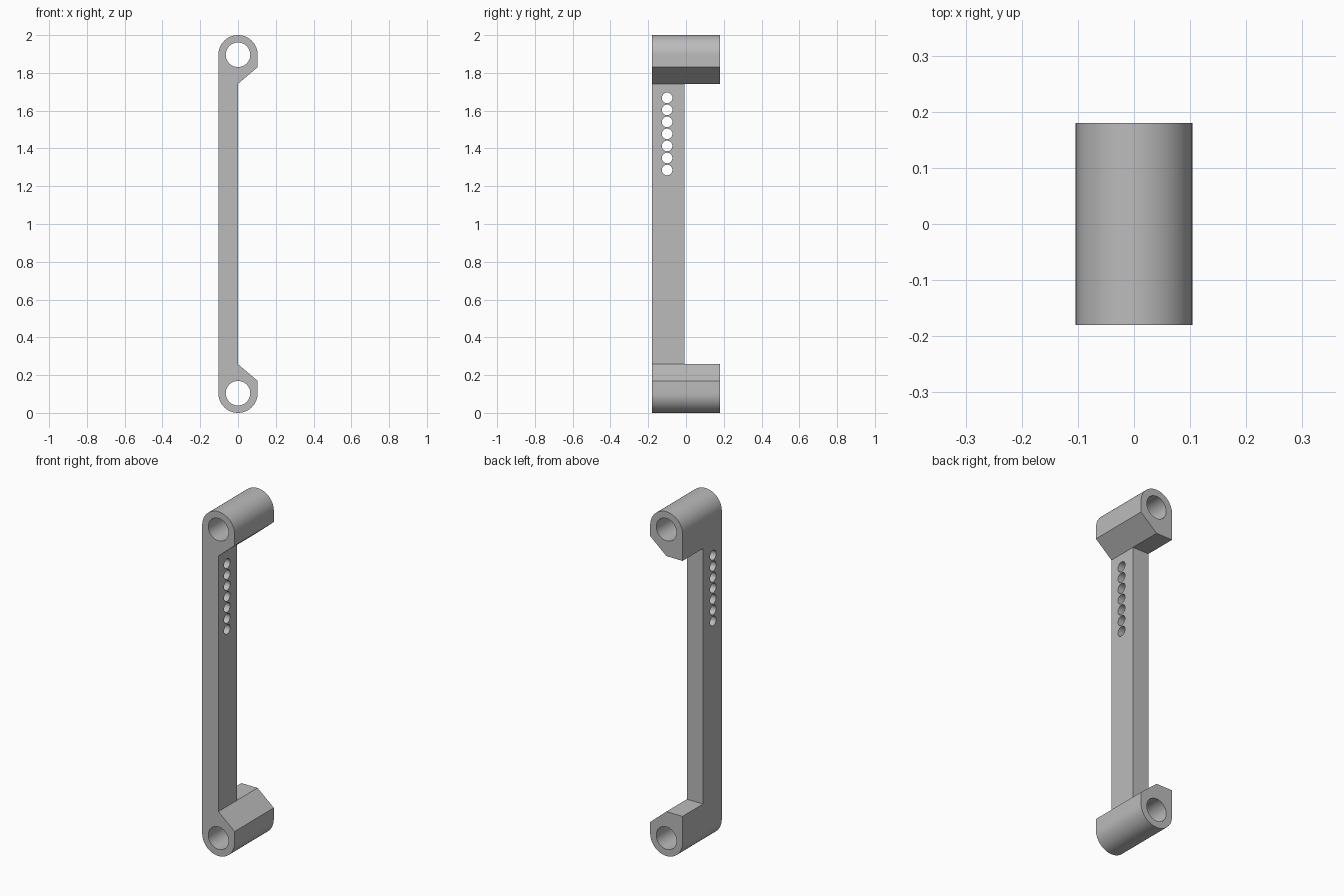
import bpy
import bmesh
from math import pi, cos, sin, radians
from mathutils import Matrix, Vector

if "Cube" in bpy.data.objects:
    bpy.data.objects.remove(bpy.data.objects["Cube"], do_unlink=True)

R = 0.104          # outer radius of the end barrels
HALF_DEPTH = 0.18
BAR_BACK = -0.008  # rear face of the bar
MID = 1.0          # mirror height

grey = bpy.data.materials.new("plain grey")
grey.use_nodes = True
colour = (0.5, 0.5, 0.5, 1)
grey.diffuse_color = colour
grey.node_tree.nodes["Principled BSDF"].inputs["Base Color"].default_value = colour


def make_object(name, bm):
    bmesh.ops.recalc_face_normals(bm, faces=bm.faces)
    mesh = bpy.data.meshes.new(name)
    bm.to_mesh(mesh)
    bm.free()
    mesh.materials.append(grey)
    obj = bpy.data.objects.new(name, mesh)
    bpy.context.collection.objects.link(obj)
    return obj


def prism(name, outline, y0, y1):
    """Extrude an x-z outline along y."""
    bm = bmesh.new()
    face = bm.faces.new([bm.verts.new((x, y0, z)) for x, z in outline])
    extruded = bmesh.ops.extrude_face_region(bm, geom=[face])["geom"]
    verts = [v for v in extruded if isinstance(v, bmesh.types.BMVert)]
    bmesh.ops.translate(bm, verts=verts, vec=(0, y1 - y0, 0))
    return make_object(name, bm)


def rods(name, centres, axis, radius, length, sides):
    """Row of parallel cylinders used for drilling."""
    bm = bmesh.new()
    turn = Vector((0, 0, 1)).rotation_difference(Vector(axis)).to_matrix().to_4x4()
    for centre in centres:
        bmesh.ops.create_cone(bm, cap_ends=True, segments=sides, radius1=radius,
                              radius2=radius, depth=length,
                              matrix=Matrix.Translation(centre) @ turn)
    obj = make_object(name, bm)
    obj.hide_render = True
    return obj


def combine(target, tool, operation):
    mod = target.modifiers.new(operation.title(), "BOOLEAN")
    mod.operation = operation
    mod.solver = "EXACT"
    mod.object = tool
    bpy.context.view_layer.objects.active = target
    bpy.ops.object.modifier_apply(modifier=mod.name)
    bpy.data.objects.remove(tool, do_unlink=True)


# Upright bar, overlapping into both ends
link_arm = prism("link_arm", [(-R, 0.2), (0, 0.2), (0, 1.8), (-R, 1.8)],
                 -HALF_DEPTH, BAR_BACK)

# Rounded end barrels with a sloping shoulder, mirrored top to bottom
arc = [(R * cos(pi * i / 32), 2 - R + R * sin(pi * i / 32)) for i in range(33)]
upper = arc + [(-R, 1.742), (0, 1.742), (R, 1.83)]
lower = [(x, 2 * MID - z) for x, z in upper]
for name, outline in (("upper_end", upper), ("lower_end", lower)):
    combine(link_arm, prism(name, outline, -HALF_DEPTH, HALF_DEPTH), "UNION")

# Pin bores through the ends
bores = [(0, 0, R), (0, 0, 2 - R)]
combine(link_arm, rods("pin_bores", bores, (0, 1, 0), 0.065, 0.6, 48), "DIFFERENCE")

# Row of adjustment holes through the bar
holes = [(-R / 2, -0.1, 1.668 - 0.0637 * i) for i in range(7)]
combine(link_arm, rods("adjustment_holes", holes, (1, 0, 0), 0.028, 0.4, 32), "DIFFERENCE")

# Smooth barrels and bores, crisp edges elsewhere
bpy.ops.object.select_all(action="DESELECT")
link_arm.select_set(True)
bpy.context.view_layer.objects.active = link_arm
bpy.ops.object.shade_smooth_by_angle(angle=radians(30))
